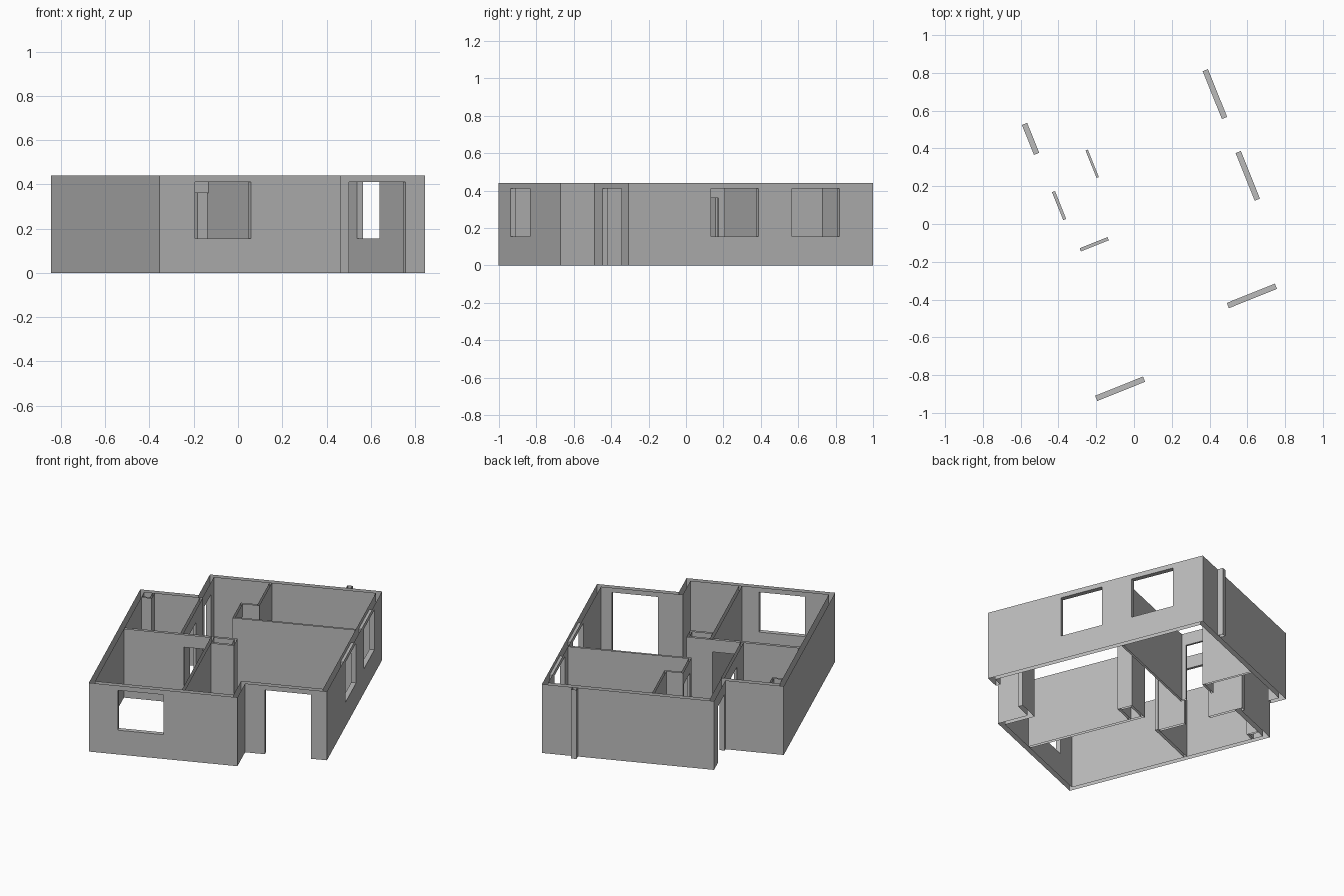
import bpy
import bmesh
from math import radians
from mathutils import Vector

HEIGHT = 0.44      # wall height
HEAD = 0.41        # top of windows and the wide opening
DOOR = 0.36        # top of ordinary doors
SILL = 0.155       # underside of windows
TURN = radians(21.9)

cube = bpy.data.objects.get("Cube")
if cube:
    bpy.data.objects.remove(cube, do_unlink=True)

grey = bpy.data.materials.new("wall_grey")
grey.use_nodes = True
grey.diffuse_color = (0.5, 0.5, 0.5, 1)
grey.node_tree.nodes["Principled BSDF"].inputs["Base Color"].default_value = (0.5, 0.5, 0.5, 1)


def offset_path(points, t, closed):
    """Shift a right-angled path to its left by t, with mitred corners."""
    n = len(points)
    result = []
    for i, p in enumerate(points):
        shift = Vector((0, 0))
        for j in (i - 1, i):
            if closed or 0 <= j < n - 1:
                d = (points[(j + 1) % n] - points[j]).normalized()
                shift += Vector((-d.y, d.x)) * t
        result.append(p + shift)
    return result


def wall_run(name, path, t, openings=None, closed=False):
    """Hollow wall, open above and below. openings: segment -> (spans, z0, z1)."""
    openings = openings or {}
    right = [Vector(p) for p in path]
    left = offset_path(right, t, closed)
    bm = bmesh.new()

    def quad(*corners):
        bm.faces.new([bm.verts.new(c) for c in corners])

    def at(p, z):
        return (p.x, p.y, z)

    def panel(a, b, z0, z1):
        if z1 - z0 > 0.001:
            quad(at(a, z0), at(b, z0), at(b, z1), at(a, z1))

    n = len(right)
    for i in range(n if closed else n - 1):
        j = (i + 1) % n
        spans, z0, z1 = openings.get(i, ([], 0, HEIGHT))
        axis = 0 if abs(right[j].x - right[i].x) > abs(right[j].y - right[i].y) else 1
        forward = right[j][axis] > right[i][axis]
        stops = sorted((s for span in spans for s in span), reverse=not forward)
        lines = []
        for side in (right, left):
            line = [side[i]]
            for s in stops:
                p = side[i].copy()
                p[axis] = s
                line.append(p)
            lines.append(line + [side[j]])
        # Both wall faces, skipping the openings
        for k in range(len(stops) + 1):
            for line, flip in zip(lines, (False, True)):
                a, b = line[k], line[k + 1]
                if flip:
                    a, b = b, a
                if k % 2 == 0:
                    panel(a, b, 0, HEIGHT)
                else:
                    panel(a, b, 0, z0)
                    panel(a, b, z1, HEIGHT)
            # Jambs, lintel and sill
            if k % 2:
                a, b = lines[0][k], lines[0][k + 1]
                c, d = lines[1][k], lines[1][k + 1]
                panel(a, c, z0, z1)
                panel(d, b, z0, z1)
                quad(at(a, z1), at(c, z1), at(d, z1), at(b, z1))
                if z0 > 0:
                    quad(at(a, z0), at(b, z0), at(d, z0), at(c, z0))
    if not closed:
        panel(left[0], right[0], 0, HEIGHT)
        panel(right[-1], left[-1], 0, HEIGHT)

    bmesh.ops.remove_doubles(bm, verts=bm.verts, dist=0.0001)
    mesh = bpy.data.meshes.new(name)
    bm.to_mesh(mesh)
    bm.free()
    mesh.materials.append(grey)
    obj = bpy.data.objects.new(name, mesh)
    obj.rotation_euler.z = TURN
    bpy.context.collection.objects.link(obj)


# Outer shell with windows, wide opening and entrance
wall_run("outer_walls",
         [(-0.702, -0.797), (0.182, -0.797), (0.182, -0.601), (0.669, -0.601),
          (0.669, 0.809), (-0.355, 0.809), (-0.355, 0.518), (-0.702, 0.518)],
         0.03,
         {0: ([(-0.53, -0.257)], SILL, HEAD),
          2: ([(0.30, 0.574)], 0, HEAD),
          3: ([(-0.124, 0.148), (0.342, 0.615)], SILL, HEAD),
          5: ([(0.537, 0.708)], 0, DOOR)},
         closed=True)

# Partitions between the rooms
wall_run("front_room_partition", [(-0.672, -0.03), (-0.154, -0.03)], 0.018,
         {0: ([(-0.315, -0.156)], 0, DOOR)})
wall_run("front_divider", [(-0.137, -0.767), (-0.137, -0.012)], 0.018)
wall_run("hall_partition", [(-0.323, -0.012), (-0.323, 0.488)], 0.017,
         {0: ([(0.159, 0.318)], 0, DOOR)})
wall_run("back_room_partition",
         [(0.639, 0.272), (-0.08, 0.272), (-0.08, 0.46), (0.02, 0.46), (0.02, 0.779)],
         0.013, {1: ([(0.30, 0.457)], 0, DOOR)})

# Service shafts and the outside downpipe casing
wall_run("middle_shaft", [(-0.137, -0.107), (0, -0.107), (0, -0.012), (-0.137, -0.012)], 0.015)
wall_run("corner_shaft", [(-0.672, 0.415), (-0.61, 0.415), (-0.61, 0.488)], 0.012)
wall_run("back_pipe_casing", [(0.487, 0.809), (0.487, 0.844), (0.455, 0.844), (0.455, 0.809)], 0.004)
